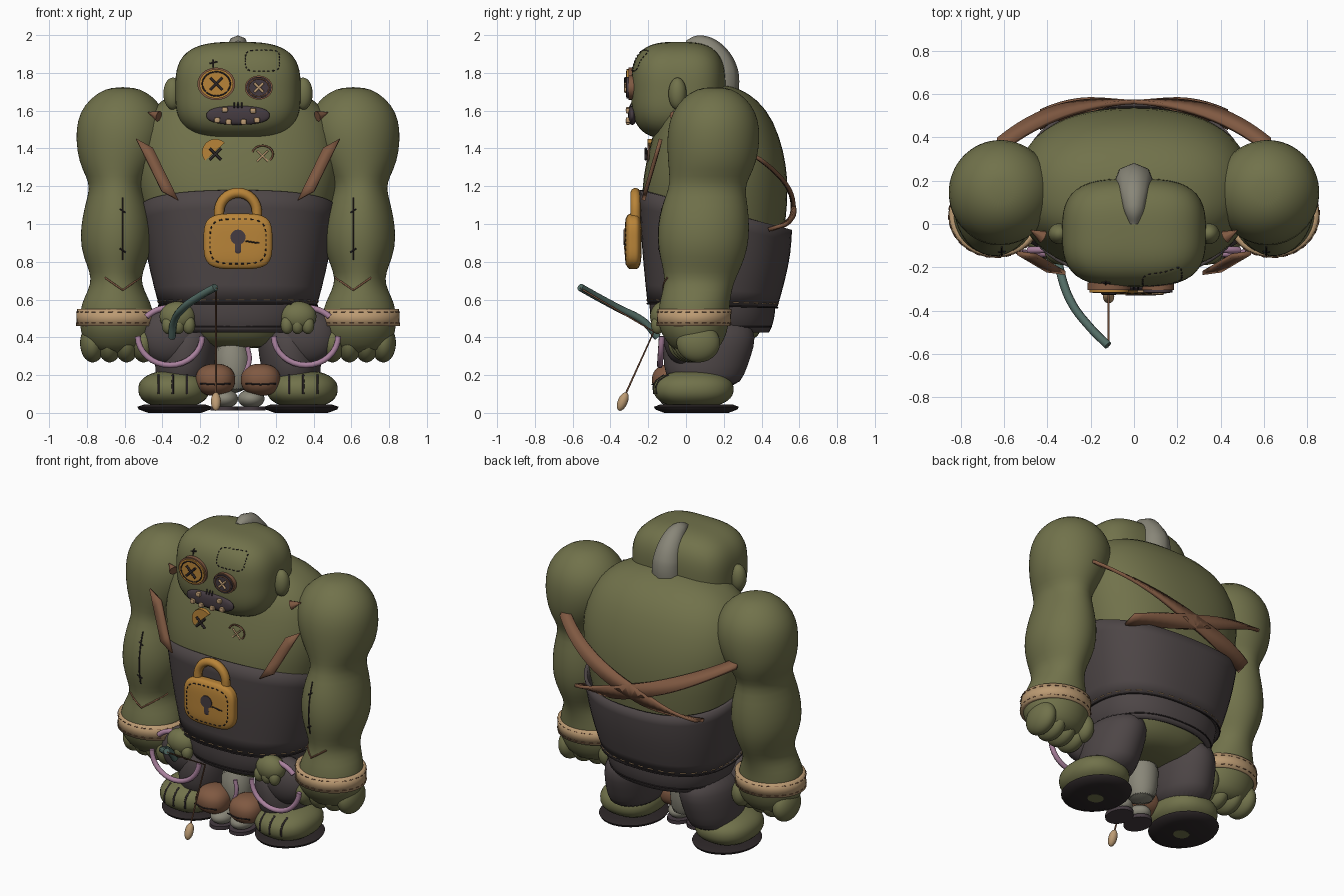
import bpy, bmesh, math
from math import sin, cos, pi
from mathutils import Vector, Matrix
from mathutils.bvhtree import BVHTree

if "Cube" in bpy.data.objects:
    bpy.data.objects.remove(bpy.data.objects["Cube"])


def colour(name, rgb):
    m = bpy.data.materials.new(name)
    m.use_nodes = True
    m.diffuse_color = (*rgb, 1)
    bsdf = next(n for n in m.node_tree.nodes if n.type == "BSDF_PRINCIPLED")
    bsdf.inputs["Base Color"].default_value = (*rgb, 1)
    bsdf.inputs["Roughness"].default_value = 0.8
    return m


GREEN = colour("moss green", (.165, .168, .07))
DARK = colour("charcoal cloth", (.075, .061, .062))
BROWN = colour("brown leather", (.215, .1, .054))
TAN = colour("tan", (.5, .325, .17))
OCHRE = colour("ochre", (.48, .23, .04))
PINK = colour("pink trim", (.4, .22, .34))
TEAL = colour("teal", (.085, .15, .13))
GREY = colour("horn grey", (.25, .24, .19))
BLACK = colour("black thread", (.026, .02, .021))
PLUM = colour("dark plum", (.06, .044, .053))


def finish(name, bm, mat, subsurf=0, solid=0, offset=-1):
    bmesh.ops.recalc_face_normals(bm, faces=bm.faces)
    me = bpy.data.meshes.new(name)
    bm.to_mesh(me)
    bm.free()
    me.materials.append(mat)
    for f in me.polygons:
        f.use_smooth = True
    me.set_sharp_from_angle(angle=math.radians(50))
    ob = bpy.data.objects.new(name, me)
    bpy.context.scene.collection.objects.link(ob)
    if subsurf:
        ob.modifiers.new("smooth", "SUBSURF").levels = subsurf
        ob.modifiers["smooth"].render_levels = subsurf
    if solid:
        mod = ob.modifiers.new("thickness", "SOLIDIFY")
        mod.thickness, mod.offset = solid, offset
    return ob


# Rounded solid: power 2 is an ellipsoid, higher is boxier
def blob(name, c, r, mat, power=2, cuts=9, turn=None):
    bm = bmesh.new()
    bmesh.ops.create_cube(bm, size=2)
    bmesh.ops.subdivide_edges(bm, edges=bm.edges[:], cuts=cuts, use_grid_fill=True)
    for v in bm.verts:
        d = Vector([math.tan(k * pi / 4) for k in v.co])
        d /= sum(abs(k) ** power for k in d) ** (1 / power)
        v.co = Vector([a * b for a, b in zip(d, r)])
        if turn:
            v.co = turn @ v.co
        v.co += Vector(c)
    return finish(name, bm, mat)


def ring(spec, power=2, n=32):
    z, cx, cy, rx, ry, *tilt = spec
    pts = []
    for i in range(n):
        a = 2 * pi * i / n
        c, s = cos(a), sin(a)
        k = (abs(c) ** power + abs(s) ** power) ** (-1 / power)
        y = cy + ry * s * k
        pts.append(Vector((cx + rx * c * k, y, z + (tilt[0] * y if tilt else 0))))
    return pts


def strip(bm, rows, closed):
    rows = [[bm.verts.new(p) for p in r] for r in rows]
    n = len(rows[0])
    for a, b in zip(rows, rows[1:]):
        for i in range(n if closed else n - 1):
            bm.faces.new((a[i], a[(i + 1) % n], b[(i + 1) % n], b[i]))
    return rows


def loft(name, specs, mat, power=2, caps=True, subsurf=1, solid=0):
    bm = bmesh.new()
    rows = strip(bm, [ring(s, power) for s in specs], True)
    if caps:
        bm.faces.new(rows[0])
        bm.faces.new(rows[-1])
    return finish(name, bm, mat, subsurf, solid)


# Flat strap from centre points, each with its half-width vector
def ribbon(name, pairs, mat):
    bm = bmesh.new()
    strip(bm, [[p - w, p + w] for p, w in pairs], False)
    finish(name, bm, mat, 0, .02, 0)


# Round tubes; several paths may share one object
def tubes(name, paths, r, mat, closed=False, smooth=False, radii=None):
    cu = bpy.data.curves.new(name, "CURVE")
    cu.dimensions = "3D"
    cu.bevel_depth, cu.bevel_resolution, cu.use_fill_caps = r, 2, True
    for pts in paths:
        sp = cu.splines.new("BEZIER" if smooth else "POLY")
        target = sp.bezier_points if smooth else sp.points
        target.add(len(pts) - 1)
        for i, (q, p) in enumerate(zip(target, pts)):
            q.co = p if smooth else (*p, 1)
            q.radius = radii[i] if radii else 1
            if smooth:
                q.handle_left_type = q.handle_right_type = "AUTO"
        sp.use_cyclic_u = closed
        sp.use_smooth = True
    cu.materials.append(mat)
    ob = bpy.data.objects.new(name, cu)
    bpy.context.scene.collection.objects.link(ob)


def dashes(name, loop, r, mat):
    tubes(name, [loop[i:i + 2] for i in range(0, len(loop) - 1, 2)], r, mat)


def disc(name, c, r, depth, mat, arc=2 * pi, start=0, squash=1):
    bm = bmesh.new()
    n = 32
    pts = [(r * cos(start + arc * i / n), squash * r * sin(start + arc * i / n)) for i in range(n)]
    f = bm.faces.new([bm.verts.new((c[0] + x, c[1], c[2] + z)) for x, z in pts])
    out = bmesh.ops.extrude_face_region(bm, geom=[f])["geom"]
    bmesh.ops.translate(bm, vec=(0, -depth, 0), verts=[g for g in out if isinstance(g, bmesh.types.BMVert)])
    return finish(name, bm, mat)


trees = {}


def front(ob, x, z, off=0.0):
    if ob.name not in trees:
        bpy.context.view_layer.update()
        trees[ob.name] = BVHTree.FromObject(ob, bpy.context.evaluated_depsgraph_get())
    hit = trees[ob.name].ray_cast(Vector((x, -3, z)), Vector((0, 1, 0)))[0]
    return Vector((x, (hit.y if hit else 0) - off, z))


def cross(name, c, s, mat, r=.007):
    x, y, z = c
    tubes(name, [[(x - s, y, z - s), (x + s, y, z + s)], [(x - s, y, z + s), (x + s, y, z - s)]], r, mat)


# Torso and clothes
torso = loft("torso", [(.34, 0, .13, .1, .1), (.36, 0, .13, .24, .21), (.45, 0, .14, .33, .28), (.6, 0, .14, .4, .32),
    (.9, 0, .15, .47, .365), (1.12, 0, .152, .52, .388), (1.25, 0, .155, .545, .382), (1.38, 0, .16, .55, .36),
    (1.55, 0, .155, .51, .31), (1.66, 0, .14, .41, .24), (1.72, 0, .13, .27, .15), (1.74, 0, .13, .1, .06)], GREEN, 2.45)
loft("overalls", [(.575, 0, .14, .42, .345, -.03), (.75, 0, .15, .465, .375, -.1), (.95, 0, .157, .5, .4, -.18),
    (1.115, 0, .157, .525, .405, -.26)], DARK, 2.5, False, 1, .02)
loft("shorts", [(.425, 0, .14, .35, .3), (.47, 0, .14, .38, .322), (.53, 0, .14, .4, .333),
    (.6, 0, .14, .405, .335)], DARK, 2.4, False, 1, .02)
dashes("hem_stitches", ring((.592, 0, .14, .425, .349, -.03), 2.5, 80), .003, TAN)
tubes("waist_seams", [ring((.455, 0, .14, .368, .313), 2.4, 48), ring((.572, 0, .14, .42, .345, -.03), 2.5, 48)],
      .004, BLACK, True)

# Head, ears and horn
head = blob("head", (0, -.04, 1.706), (.332, .25, .258), GREEN, 3.1, 15)
for s in (-1, 1):
    blob("ear", (s * .345, -.045, 1.69), (.05, .048, .085), GREEN)
tubes("horn", [[(0, .17, 1.64), (0, .185, 1.8), (0, .135, 1.905), (0, .07, 1.948), (0, 0, 1.945)]], .1, GREY,
      smooth=True, radii=[1, .92, .72, .52, .25])

# Button eyes, mouth and patch
for name, x, z, r, face, thread in (("right", -.115, 1.742, .1, OCHRE, BLACK), ("left", .11, 1.722, .074, PLUM, TAN)):
    disc(name + "_eye_rim", (x, -.27, z), r, .035, BROWN, squash=.86)
    disc(name + "_eye_button", (x, -.3, z), r * .9, .015, face, squash=.86)
    tubes(name + "_eye_edge", [[(x + r * .74 * cos(i * pi / 16), -.314, z + r * .64 * sin(i * pi / 16)) for i in range(32)]],
          .004, BLACK if face is OCHRE else BROWN, True)
    cross(name + "_eye_thread", (x, -.32, z), r * .32, thread)
blob("mouth", (0, -.285, 1.575), (.168, .022, .05), PLUM, 2.4)
for x, z in ((-.11, 1.55), (-.05, 1.54), (.03, 1.54), (.1, 1.55), (-.07, 1.605), (.08, 1.6)):
    blob("tooth", (x, -.307, z), (.016, .012, .015), TAN, 4, 3)
tubes("lip_stitches", [[(x, -.3, 1.615), (x, -.285, 1.645)] for x in (-.02, 0, .02)], .004, BLACK)
patch = [front(head, p.x, p.y, .001) for p in ring((0, .13, 1.865, .09, .055), 5, 48)]
dashes("brow_patch_seam", patch, .003, BLACK)
tubes("brow_stitch", [[front(head, -.13, 1.83, .003), front(head, -.13, 1.87, .003)],
      [front(head, -.15, 1.85, .003), front(head, -.11, 1.86, .003)]], .004, BLACK)

# Chest buttons
p = front(torso, -.12, 1.38)
disc("chest_button", (p.x, p.y + .02, p.z), .07, .03, OCHRE, arc=pi, start=pi / 4)
cross("chest_thread", (p.x, p.y - .02, p.z - .01), .03, BLACK)
p = front(torso, .13, 1.37, .004)
tubes("chest_scar", [[p + Vector((.055 * cos(a * pi / 12), 0, .045 * sin(a * pi / 12))) for a in range(-3, 12)]], .005, BROWN)
cross("chest_scar_thread", p - Vector((0, .004, .01)), .028, TAN, .005)

# Padlock
blob("padlock_body", (0, -.28, .908), (.182, .045, .147), OCHRE, 3.8, 13)
tubes("padlock_shackle", [[(-.1, -.268, 1)] + [(-.1 * cos(i * pi / 16), -.268, 1.065 + .1 * sin(i * pi / 16))
      for i in range(17)] + [(.1, -.268, 1)]], .027, OCHRE)
disc("keyhole_top", (0, -.3, .93), .04, .03, PLUM)
blob("keyhole_slot", (0, -.315, .875), (.02, .012, .035), PLUM, 4, 4)
dashes("padlock_stitches", [(q.x, -.318, q.y) for q in ring((0, 0, .908, .148, .118), 4, 60)], .0035, BLACK)
tubes("padlock_crack", [[(.04, -.326, .91), (.1, -.325, .9), (.175, -.295, .9)]], .004, BLACK)

for s in (-1, 1):
    # Shoulder straps, crossing on the back
    ribbon("front_strap", [(Vector((s * (.495 - .135 * t), -.14 - .08 * t, 1.425 - .275 * t)), Vector((s * .044, .006, .024)))
           for t in (0, .35, .7, 1)], BROWN)
    back = []
    for i in range(25):
        t = 1.02 - 1.72 * i / 24
        dy = -.55 * math.copysign(abs(t) ** 1.5, t)
        back.append((Vector((s * .62 * t, .563 - .2 * abs(t) ** 2.5, 1.09 + .2 * t + .07 * t * t)),
                     Vector((0, dy, .2 + .14 * t)).normalized() * .047))
    ribbon("back_strap", back, BROWN)
    tubes("strap_tip", [[(s * .42, -.06, 1.57), (s * .475, -.03, 1.59)]], .03, BROWN, radii=[1, .1])

    # Arm with its seams
    arm = loft("arm", [(1.725, s * .61, .15, .05, .05), (1.7, s * .61, .15, .13, .13), (1.63, s * .61, .15, .205, .2),
        (1.55, s * .612, .148, .24, .237), (1.45, s * .615, .145, .245, .248), (1.33, s * .632, .14, .212, .236),
        (1.25, s * .642, .125, .162, .213), (1.19, s * .645, .11, .138, .2), (1.1, s * .643, .1, .168, .228),
        (.98, s * .642, .093, .193, .245), (.87, s * .645, .09, .188, .238), (.78, s * .645, .085, .155, .212),
        (.71, s * .645, .075, .13, .187), (.65, s * .645, .06, .148, .183), (.58, s * .645, .045, .185, .187),
        (.5, s * .64, .04, .2, .19), (.43, s * .635, .04, .2, .18),
        (.36, s * .635, .05, .17, .14), (.31, s * .635, .05, .1, .09)], GREEN)
    tubes("arm_seam", [[front(arm, s * .61, .81 + .33 * i / 10, .002) for i in range(11)]]
          + [[front(arm, s * .595, z, .003), front(arm, s * .625, z + .02, .003)] for z in (.85, 1.06)], .004, BLACK)
    tubes("wrist_crease", [[front(arm, s * (.61 + d), .65 + .7 * abs(d), .002)
          for d in (-.095, -.06, -.03, 0, .03, .06, .095)]], .005, BROWN)
    loft("wrist_cuff", [(.46, s * .64, .04, .217, .196), (.55, s * .638, .045, .215, .196)], TAN, 2, False, 0, .03)
    for z in (.475, .535):
        dashes("cuff_stitches", ring((z, s * .639, .042, .217, .197), 2, 56), .0025, BROWN)
    for i in range(4):
        blob("finger", (s * (.5 + .09 * i), .02 + .015 * i, .37), (.066, .115, .103), GREEN)
    blob("thumb", (s * .48, .1, .39), (.06, .08, .09), GREEN)

    # Leg, foot and sole
    loft("trouser_leg", [(.13, s * .29, .1, .13, .17), (.2, s * .285, .1, .155, .21), (.3, s * .275, .11, .165, .235),
        (.4, s * .265, .13, .165, .245), (.5, s * .25, .14, .14, .2)], DARK)
    foot = blob("foot", (s * .34, .04, .125), (.188, .212, .1), GREEN, 2.3)
    loft("sole", [(0, s * .335, .055, .14, .17), (.018, s * .335, .055, .19, .217),
        (.032, s * .335, .055, .198, .225), (.045, s * .335, .055, .16, .19)], BLACK, subsurf=0)
    tubes("toe_lines", [[front(foot, s * x, z, .001) for z in (.1, .14, .17, .2)] for x in (.27, .345, .42)], .006, BLACK)
    loft("sole_patch", [(-.001, s * .33, .04, .05, .045), (.003, s * .33, .04, .05, .045)], GREEN, 2, True, 0)

    # Torn trouser opening with trim, and the small hand in it
    blob("torn_pocket", (s * .36, -.02, .405), (.165, .1, .15), DARK)
    arcs = [[(s * (.36 + .17 * cos(a)), -.128 + .01 * sin(a), .405 + .152 * sin(a))
             for a in (start + span * i / 16 for i in range(17))] for start, span in ((pi, pi), (.75, .8))]
    tubes("torn_trim", arcs, .016, PINK)
    blob("small_hand", (s * .32, -.12, .51), (.095, .07, .08), GREEN)
    for i in range(3):
        blob("small_finger", (s * (.26 + .055 * i), -.15, .465), (.034, .035, .048), GREEN, cuts=5)

    # Hidden wearer's boots and feet
    blob("small_boot", (s * .12, -.07, .175), (.105, .11, .085), BROWN, 2.3)
    tubes("boot_seam", [[(s * .04, -.165, .155), (s * .12, -.18, .15), (s * .2, -.165, .155)]], .004, BLACK)
    blob("small_foot", (s * .07, -.05, .075), (.07, .09, .05), GREY)
    loft("small_sole", [(.012, s * .07, -.05, .075, .095), (.035, s * .07, -.05, .075, .095)], PLUM, subsurf=0)
loft("wearer_body", [(.1, -.02, .04, .08, .09), (.22, -.03, .03, .1, .1), (.4, -.03, .05, .1, .1)], GREY)
tubes("wearer_trim", [[(.05, -.1, .35), (.06, -.1, .28), (.03, -.1, .19)]], .013, PINK, smooth=True)

# Fishing rod, line and float
tubes("rod", [[(-.35, -.15, .4), (-.34, -.22, .48), (-.29, -.36, .555), (-.2, -.48, .62), (-.12, -.56, .665)]], .02, TEAL,
      smooth=True)
tubes("rod_line", [[(-.117, -.56, .66), (-.117, -.17, .43), (-.117, -.32, .1)]], .005, BROWN)
blob("float", (-.117, -.335, .06), (.026, .026, .052), TAN, turn=Matrix.Rotation(-.4, 3, "X"))
